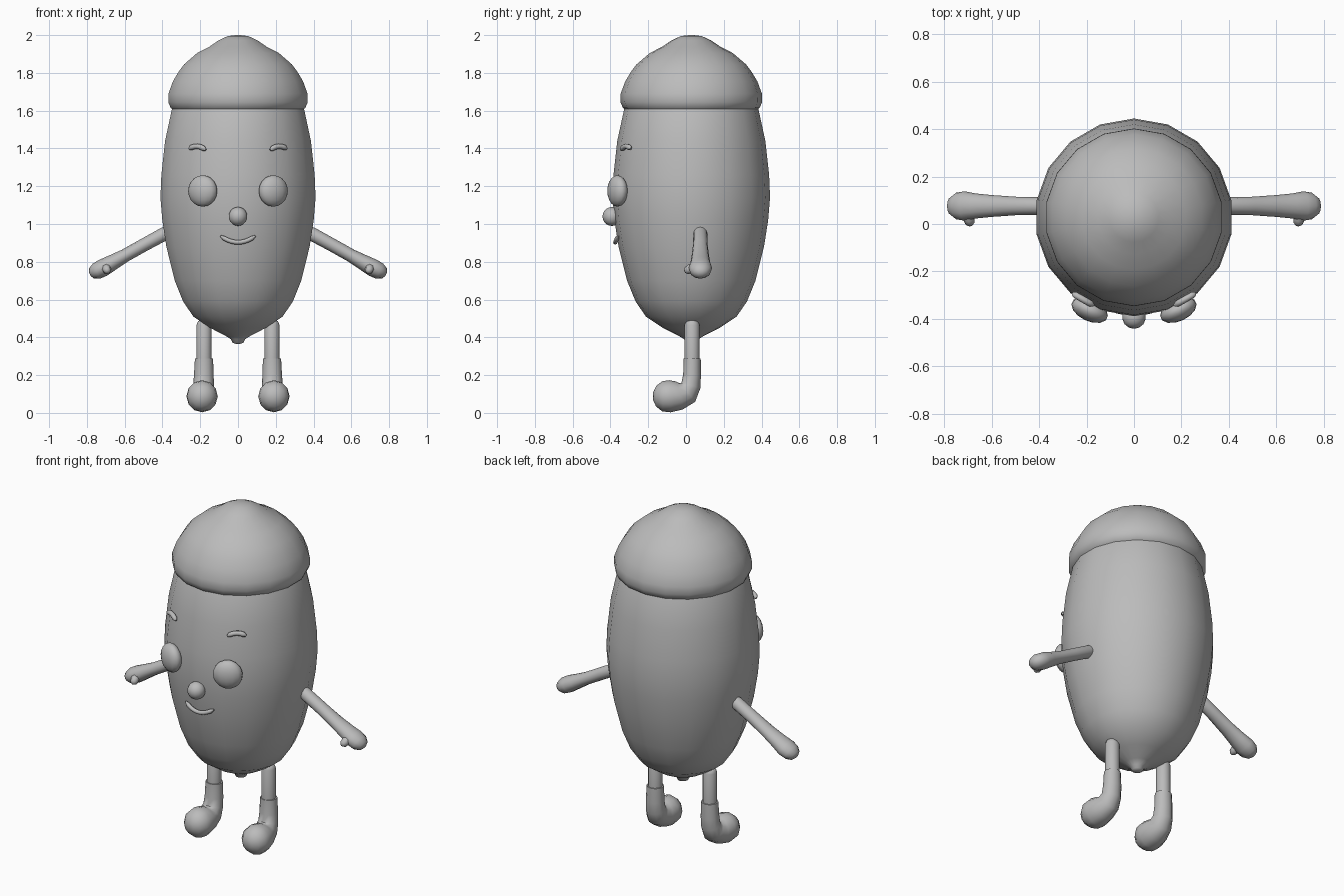
import bpy, bmesh, math
from mathutils import Vector, Matrix

if "Cube" in bpy.data.objects:
    bpy.data.objects.remove(bpy.data.objects["Cube"])

GREY = bpy.data.materials.new("plain grey")
GREY.diffuse_color = (0.5, 0.5, 0.5, 1)
GREY.use_nodes = True
GREY.node_tree.nodes["Principled BSDF"].inputs["Base Color"].default_value = GREY.diffuse_color
CY = 0.028  # body axis in y


def finish(bm, name, angle=60):
    bmesh.ops.recalc_face_normals(bm, faces=bm.faces[:])
    mesh = bpy.data.meshes.new(name)
    bm.to_mesh(mesh)
    bm.free()
    mesh.materials.append(GREY)
    ob = bpy.data.objects.new(name, mesh)
    bpy.context.collection.objects.link(ob)
    bpy.ops.object.select_all(action='DESELECT')
    ob.select_set(True)
    bpy.context.view_layer.objects.active = ob
    bpy.ops.object.shade_smooth_by_angle(angle=math.radians(angle))
    return ob


def skin(bm, rings):
    """Bridge consecutive vertex rings and close both ends."""
    n = len(rings[0])
    for a, b in zip(rings, rings[1:]):
        for i in range(n):
            j = (i + 1) % n
            bm.faces.new((a[i], a[j], b[j], b[i]))
    bm.faces.new(rings[0])
    bm.faces.new(rings[-1])


def lathe(name, profile, n=18):
    bm = bmesh.new()
    rings = []
    for r, z in profile:
        angles = [math.pi / 2 + 2 * math.pi * i / n for i in range(n)]
        rings.append([bm.verts.new((r * math.cos(a), CY + r * math.sin(a), z)) for a in angles])
    skin(bm, rings)
    return finish(bm, name)


def tube(name, path, side, n=12):
    """path holds (point, half width along side, half width across)."""
    bm = bmesh.new()
    pts = [Vector(p[0]) for p in path]
    side = Vector(side)
    rings = []
    for k, (_, ru, rv) in enumerate(path):
        t = (pts[min(k + 1, len(pts) - 1)] - pts[max(k - 1, 0)]).normalized()
        u = (side - t * side.dot(t)).normalized()
        v = t.cross(u)
        angles = [2 * math.pi * i / n for i in range(n)]
        rings.append([bm.verts.new(pts[k] + u * ru * math.cos(a) + v * rv * math.sin(a)) for a in angles])
    skin(bm, rings)
    return finish(bm, name)


def ball(name, centre, size, turn=0, seg=14):
    bm = bmesh.new()
    m = Matrix.Translation(centre) @ Matrix.Rotation(turn, 4, 'Z') @ Matrix.Diagonal((*size, 1))
    bmesh.ops.create_uvsphere(bm, u_segments=seg, v_segments=10, radius=1, matrix=m)
    return finish(bm, name)


# Seed body with a small nub underneath
lathe("body", [(0.012, 0.365), (0.03, 0.372), (0.038, 0.39), (0.07, 0.41), (0.15, 0.45),
               (0.24, 0.51), (0.295, 0.59), (0.34, 0.70), (0.385, 0.88), (0.407, 1.02),
               (0.417, 1.14), (0.412, 1.26), (0.392, 1.44), (0.355, 1.61), (0.33, 1.66)])

# Domed cap with a rolled rim
lathe("cap", [(0.32, 1.625), (0.345, 1.602), (0.362, 1.615), (0.375, 1.645), (0.374, 1.69),
              (0.35, 1.755), (0.32, 1.805), (0.29, 1.845), (0.22, 1.905), (0.155, 1.938),
              (0.105, 1.972), (0.055, 1.995), (0.012, 2.0)])

# Nose and smile
ball("nose", (0, -0.392, 1.04), (0.05, 0.05, 0.05))
smile = []
for i in range(11):
    s = i / 5 - 1
    r = 0.012 if abs(s) < 0.95 else 0.005
    smile.append(((0.092 * s, -0.374 + 0.014 * s * s, 0.903 + 0.034 * s * s), r, r))
tube("smile", smile, (0, 1, 0), 8)

for s, tag in ((1, "left"), (-1, "right")):
    # Eyes and brows
    ball(tag + "_eye", (s * 0.187, -0.363, 1.175), (0.082, 0.047, 0.083), s * math.radians(25))
    brow = []
    for i in range(9):
        t = i / 4 - 1
        r = 0.014 if abs(t) < 0.95 else 0.006
        brow.append(((s * (0.215 + 0.044 * t), -0.318 + 0.025 * t, 1.411 + 0.003 * t - 0.016 * t * t), r, r))
    tube(tag + "_brow", brow, (0, 0.9, 0.1), 8)

    # Arm swelling into a mitten hand
    arm = [(0.36, 0.965, 0.03, 0.03), (0.39, 0.948, 0.037, 0.036), (0.50, 0.888, 0.039, 0.035),
           (0.60, 0.832, 0.046, 0.035), (0.67, 0.793, 0.053, 0.042), (0.715, 0.768, 0.062, 0.047),
           (0.75, 0.750, 0.056, 0.044), (0.775, 0.738, 0.036, 0.03), (0.784, 0.733, 0.012, 0.01)]
    tube(tag + "_arm", [((s * x, 0.076, z), a, b) for x, z, a, b in arm], (0, 1, 0))
    thumb = [(0.70, 0.05, 0.775, 0.022), (0.696, 0.02, 0.762, 0.024),
             (0.692, 0.003, 0.752, 0.02), (0.69, -0.006, 0.747, 0.008)]
    tube(tag + "_thumb", [((s * x, y, z), r, r) for x, y, z, r in thumb], (1, 0, 0), 8)

    # Leg
    leg = [(0.495, 0.015), (0.485, 0.032), (0.465, 0.04), (0.27, 0.04)]
    tube(tag + "_leg", [((s * 0.18, 0.032, z), r, r) for z, r in leg], (1, 0, 0))

    # Boot bending forward into a rounded toe
    boot = [(0.180, 0.033, 0.288, 0.048, 0.045), (0.181, 0.032, 0.20, 0.052, 0.047),
            (0.182, 0.026, 0.145, 0.055, 0.052), (0.184, 0.005, 0.108, 0.062, 0.066),
            (0.187, -0.035, 0.092, 0.073, 0.076), (0.190, -0.085, 0.088, 0.083, 0.085),
            (0.192, -0.125, 0.088, 0.078, 0.080), (0.193, -0.158, 0.088, 0.054, 0.055),
            (0.194, -0.174, 0.088, 0.02, 0.02)]
    tube(tag + "_boot", [((s * x, y, z), a, b) for x, y, z, a, b in boot], (1, 0, 0))
